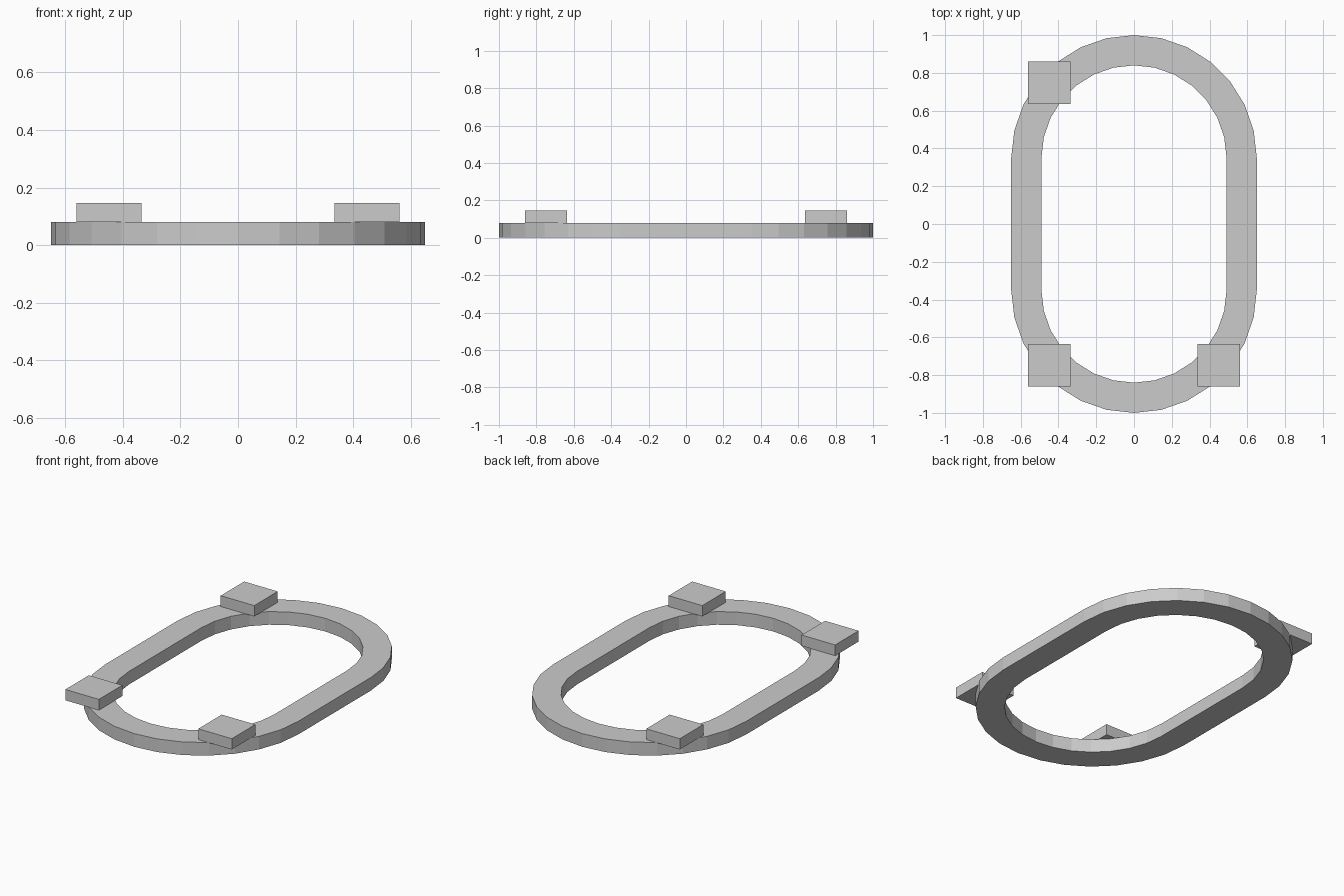
import bpy
import bmesh
from math import cos, sin, pi

cube = bpy.data.objects.get("Cube")
if cube:
    bpy.data.objects.remove(cube, do_unlink=True)

grey = bpy.data.materials.new("plain_grey")
grey.use_nodes = True
grey.diffuse_color = (0.6, 0.6, 0.6, 1)
grey.node_tree.nodes["Principled BSDF"].inputs["Base Color"].default_value = (0.6, 0.6, 0.6, 1)

HEIGHT = 0.08       # ring thickness
STRAIGHT = 0.35     # half length of the straight sides
SEGMENTS = 14       # facets in each rounded end


def add_object(name, bm):
    bmesh.ops.recalc_face_normals(bm, faces=bm.faces)
    mesh = bpy.data.meshes.new(name)
    bm.to_mesh(mesh)
    bm.free()
    mesh.materials.append(grey)
    obj = bpy.data.objects.new(name, mesh)
    bpy.context.collection.objects.link(obj)
    return obj


def stadium(radius):
    """Outline with two rounded ends joined by straight sides."""
    points = []
    for side in (0, 1):
        for i in range(SEGMENTS + 1):
            a = pi * (side + i / SEGMENTS)
            points.append((radius * cos(a), radius * sin(a) + STRAIGHT * (1 - 2 * side)))
    return points


# Oval ring: outer and inner outlines, bridged and raised
bm = bmesh.new()
outer, inner = [[bm.verts.new((x, y, 0)) for x, y in stadium(r)] for r in (0.65, 0.49)]
count = len(outer)
for i in range(count):
    j = (i + 1) % count
    bm.faces.new((outer[i], outer[j], inner[j], inner[i]))
raised = bmesh.ops.extrude_face_region(bm, geom=bm.faces[:], use_keep_orig=True)
top = [v for v in raised["geom"] if isinstance(v, bmesh.types.BMVert)]
bmesh.ops.translate(bm, verts=top, vec=(0, 0, HEIGHT))
add_object("oval_ring", bm)

# Square pads resting on three of the four corners
pads = {"front_right_pad": (-1, -1), "front_left_pad": (1, -1), "back_right_pad": (-1, 1)}
for name, (sx, sy) in pads.items():
    bm = bmesh.new()
    bmesh.ops.create_cube(bm, size=1)
    bmesh.ops.scale(bm, verts=bm.verts, vec=(0.226, 0.226, 0.066))
    pad = add_object(name, bm)
    pad.location = (sx * 0.448, sy * 0.748, HEIGHT + 0.033)
